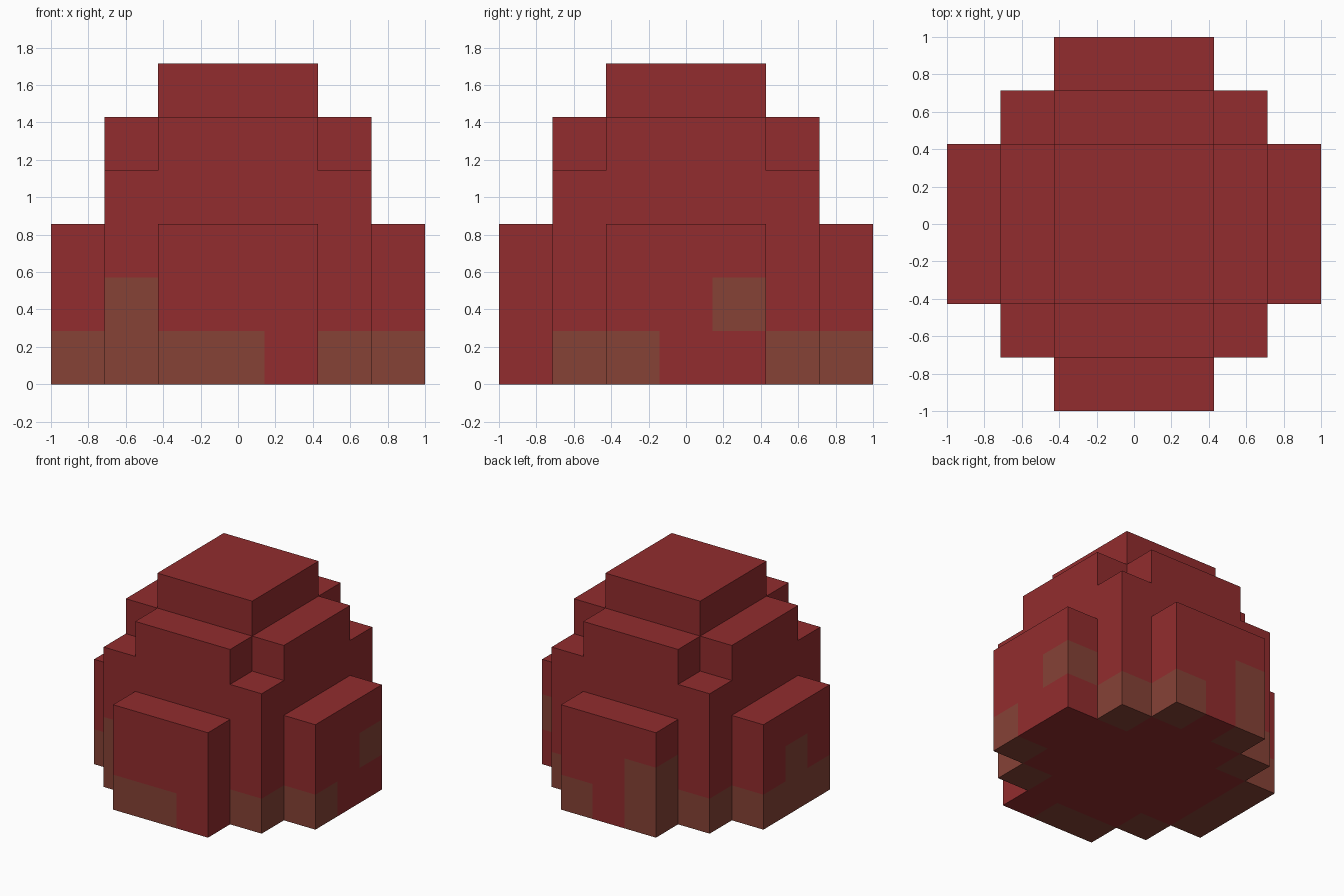
import bpy
import bmesh
from mathutils import Vector

cube = bpy.data.objects.get("Cube")
if cube:
    bpy.data.objects.remove(cube, do_unlink=True)

CELL = 2 / 7


def material(name, color):
    mat = bpy.data.materials.new(name)
    mat.use_nodes = True
    mat.diffuse_color = color
    mat.node_tree.nodes["Principled BSDF"].inputs["Base Color"].default_value = color
    return mat


red = material("deep red", (0.287, 0.0252, 0.0273, 1))
brown = material("earth brown", (0.239, 0.0545, 0.0369, 1))


# Stepped mound: each tier is a union of centred rectangles (half widths in cells)
def tier(*rects):
    span = range(-3, 4)
    return {(i, j) for i in span for j in span
            if any(abs(i) <= a and abs(j) <= b for a, b in rects)}


base = tier((3, 1), (2, 2), (1, 3))
layers = [base, base, base, tier((2, 2)), tier((2, 1), (1, 2)), tier((1, 1))]
cells = {(i, j, k) for k, layer in enumerate(layers) for i, j in layer}

# Brown patches: the foot of the rim, with gaps and a few taller spots
rim = {(i, j) for i, j in base if max(abs(i), abs(j)) == 3 or abs(i) == abs(j) == 2}
gaps = {(1, -3), (0, 3), (3, 0), (3, 1)}
tall = {(-2, -2), (-1, 3), (3, 1), (-3, 0)}
patches = {(i, j, 0) for i, j in rim - gaps} | {(i, j, 1) for i, j in tall}

# Outer skin of the stacked cells
bm = bmesh.new()
corners = {}


def corner(p):
    key = tuple(round(v * 2) for v in p)
    if key not in corners:
        corners[key] = bm.verts.new((p + Vector((0, 0, 0.5))) * CELL)
    return corners[key]


for cell in cells:
    for axis in range(3):
        for sign in (-1, 1):
            n, u, v = Vector(), Vector(), Vector()
            n[axis] = sign
            u[(axis + 1) % 3] = 0.5
            v[(axis + 2) % 3] = 0.5 * sign
            centre = Vector(cell)
            if tuple(round(c) for c in centre + n) in cells:
                continue
            mid = centre + n / 2
            face = bm.faces.new([corner(p) for p in
                                 (mid - u - v, mid + u - v, mid + u + v, mid - u + v)])
            face.material_index = int(cell in patches)

mesh = bpy.data.meshes.new("stepped_mound")
bm.to_mesh(mesh)
bm.free()
mesh.materials.append(red)
mesh.materials.append(brown)
bpy.context.collection.objects.link(bpy.data.objects.new("stepped_mound", mesh))
